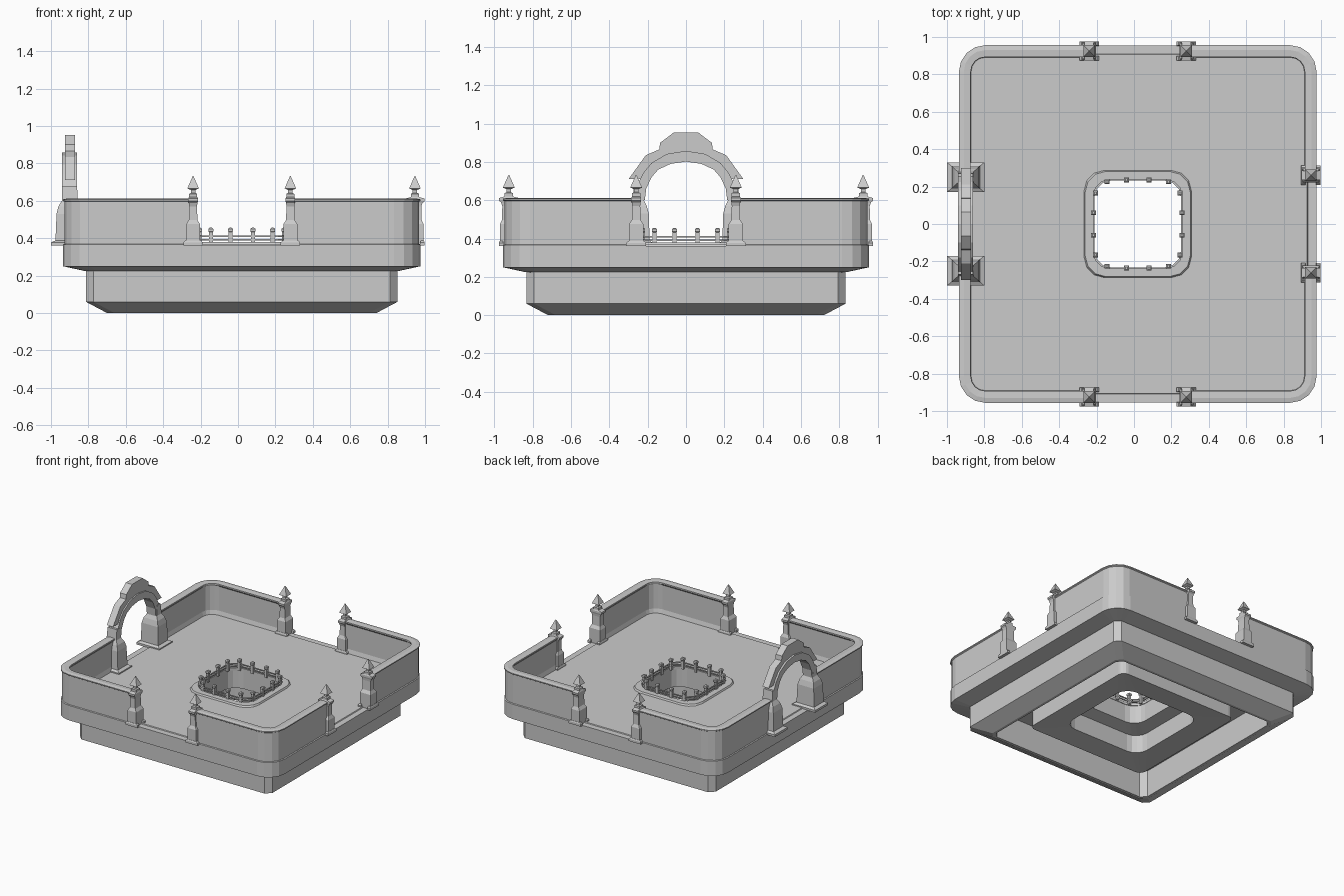
import bpy, bmesh, math

if "Cube" in bpy.data.objects:
    bpy.data.objects.remove(bpy.data.objects["Cube"])

CX = 0.02  # plan centre of the platform

stone = bpy.data.materials.new("grey_stone")
stone.use_nodes = True
GREY = (0.6, 0.6, 0.6, 1)
stone.diffuse_color = GREY
stone.node_tree.nodes["Principled BSDF"].inputs["Base Color"].default_value = GREY


def finish(bm, name, loc=(0, 0, 0)):
    bmesh.ops.recalc_face_normals(bm, faces=bm.faces)
    me = bpy.data.meshes.new(name)
    bm.to_mesh(me)
    bm.free()
    me.materials.append(stone)
    ob = bpy.data.objects.new(name, me)
    ob.location = loc
    bpy.context.collection.objects.link(ob)
    return ob


def rounded_square(h, r, segs):
    """Points of a rounded square of half size h, counter-clockwise."""
    pts = []
    for q in range(4):
        sx, sy = ((1, 1), (-1, 1), (-1, -1), (1, -1))[q]
        for i in range(segs + 1):
            a = math.pi / 2 * (q + i / segs)
            pts.append((sx * (h - r) + r * math.cos(a), sy * (h - r) + r * math.sin(a)))
    return pts


def skin(bm, rings, close_loop=False, caps=False):
    """Bridge successive closed rings of points with quads."""
    rows = [[bm.verts.new(p) for p in ring] for ring in rings]
    n = len(rows[0])
    pairs = list(zip(rows, rows[1:] + rows[:1]))
    for a, b in pairs if close_loop else pairs[:-1]:
        for i in range(n):
            j = (i + 1) % n
            bm.faces.new((a[i], a[j], b[j], b[i]))
    if caps:
        bm.faces.new(rows[0])
        bm.faces.new(rows[-1])


def square_ring(name, profile, segs):
    """Closed (half size, height, corner radius) profile carried round a square."""
    bm = bmesh.new()
    skin(bm, [[(x, y, z) for x, y in rounded_square(h, r, segs)] for h, z, r in profile], True)
    return finish(bm, name, (CX, 0, 0))


def stack(name, sections, loc):
    """Rectangular sections (half x, half y, z) joined upward into one solid."""
    bm = bmesh.new()
    skin(bm, [[(-a, -b, z), (a, -b, z), (a, b, z), (-a, b, z)] for a, b, z in sections], caps=True)
    return finish(bm, name, loc)


def strip(name, inner, outer, x0, x1):
    """Mirrored arch strip between two half outlines in (y, z), with depth along x."""
    def full(half):
        return [(-y, z) for y, z in half] + [(y, z) for y, z in reversed(half) if y > 0]
    bm = bmesh.new()
    rings = [[(x0, *i), (x1, *i), (x1, *o), (x0, *o)] for i, o in zip(full(inner), full(outer))]
    skin(bm, rings, caps=True)
    return finish(bm, name)


# Deck with central shaft, and a collar hanging in the hollow beneath
square_ring("deck", [(.24, .368, .1), (.905, .368, .1), (.909, .362, .1), (.955, .362, .14),
                     (.955, .25, .14), (.84, .225, .06), (.70, .21, .06), (.515, .21, .05),
                     (.515, .05, .05), (.34, .06, .1), (.34, .2, .1), (.24, .22, .1)], 4)
# Lower plinth with tapered foot
square_ring("plinth", [(.833, .235, .04), (.833, .06, .04), (.72, 0, .04),
                       (.70, 0, .04), (.70, .215, .04)], 1)
# Kerb round the opening
square_ring("well_kerb", [(.236, .36, .1), (.236, .38, .1), (.281, .38, .11),
                          (.288, .366, .11)], 3)

# Corner walls with coping and inner foot
WALL = [(.955, .36), (.955, .366), (.948, .37), (.948, .595), (.956, .6), (.956, .608),
        (.93, .613), (.893, .61), (.893, .6), (.9, .59), (.9, .4), (.89, .365)]
for sx, sy, label in ((1, 1, "back_left"), (-1, 1, "back_right"),
                      (-1, -1, "front_right"), (1, -1, "front_left")):
    rows = []
    for h, z in WALL:
        arc = rounded_square(h, .14 + h - .955, 4)[:5]
        rows.append([(sx * x, sy * y, z) for x, y in [(h, .25)] + arc + [(.25, h)]])
    bm = bmesh.new()
    skin(bm, list(zip(*rows)), caps=True)
    finish(bm, "wall_" + label, (CX, 0, 0))

# Gate posts: (half size along the wall, half size across it, height)
POST = [(.037, .046, .362), (.037, .046, .475), (.023, .036, .497), (.021, .034, .57),
        (.023, .04, .588), (.026, .051, .598), (.026, .051, .612), (.022, .022, .62),
        (.022, .022, .637), (.012, .012, .642), (.012, .012, .658),
        (.031, .031, .666), (.002, .002, .732)]
FOOT = [(.052, .012, .36), (.052, .012, .378), (.042, .008, .387)]
gates = [(CX + s * .26, t * .925, False) for s in (-1, 1) for t in (-1, 1)]
gates += [(.946, s * .26, True) for s in (-1, 1)]
for x, y, turned in gates:
    parts = [stack("gate_post", POST, (x, y, 0))]
    for s in (-1, 1):
        dx, dy = (s * .04, 0) if turned else (0, s * .04)
        parts.append(stack("gate_post_foot", FOOT, (x + dx, y + dy, 0)))
    for part in parts:
        part.rotation_euler.z = math.pi / 2 * turned

# Arch piers
PIER = [(.1, .08, .36), (.1, .08, .377), (.076, .06, .388), (.07, .056, .53),
        (.06, .045, .57), (.042, .03, .6), (.04, .02, .68)]
for s in (-1, 1):
    stack("arch_pier", PIER, (-.9, s * .25, 0))

# Arch ring and stepped hood
strip("arch_ring",
      [(.215, .6), (.208, .66), (.18, .72), (.145, .76), (.08, .79), (0, .802)],
      [(.265, .6), (.258, .67), (.225, .74), (.18, .795), (.1, .842), (0, .858)], -.94, -.862)
strip("arch_hood",
      [(.24, .71), (.215, .75), (.17, .79), (.125, .82), (.06, .84), (0, .85)],
      [(.3, .71), (.21, .835), (.14, .865), (.135, .9), (.065, .953), (0, .953)], -.926, -.872)

# Railing round the opening
for z in (.392, .41):
    square_ring("rail", [(.232, z - .004, .09), (.24, z - .004, .09),
                         (.24, z + .004, .09), (.232, z + .004, .09)], 3)
BALUSTER = [(.01, .365), (.01, .432), (.013, .436), (.013, .45), (.006, .456)]
for q in range(4):
    c, s = math.cos(q * math.pi / 2), math.sin(q * math.pi / 2)
    for off, out in ((-.165, .226), (-.06, .236), (.06, .236), (.165, .226)):
        stack("baluster", [(h, h, z) for h, z in BALUSTER],
              (CX + out * c - off * s, out * s + off * c, 0))
